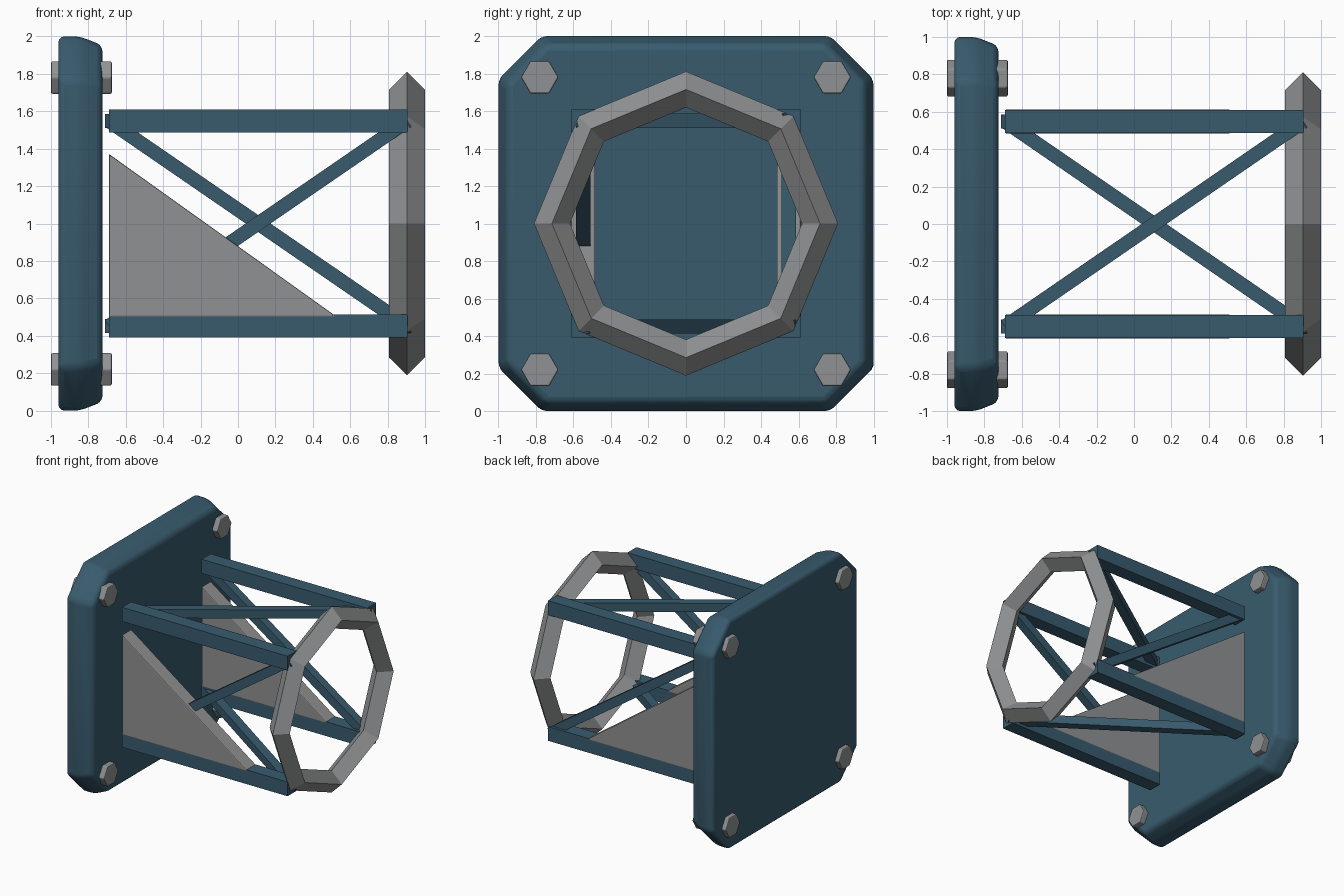
import bpy, bmesh, math
from mathutils import Vector, Matrix

if "Cube" in bpy.data.objects:
    bpy.data.objects.remove(bpy.data.objects["Cube"])


def material(name, rgb):
    m = bpy.data.materials.new(name)
    m.diffuse_color = (*rgb, 1)
    m.use_nodes = True
    m.node_tree.nodes["Principled BSDF"].inputs["Base Color"].default_value = m.diffuse_color
    return m


BLUE = material("steel_blue", (0.04, 0.105, 0.155))
GREY = material("metal_grey", (0.28, 0.285, 0.29))


def finish(name, bm, mat, bevel=0, segments=2, smooth=False):
    bmesh.ops.recalc_face_normals(bm, faces=bm.faces)
    mesh = bpy.data.meshes.new(name)
    bm.to_mesh(mesh)
    bm.free()
    mesh.materials.append(mat)
    ob = bpy.data.objects.new(name, mesh)
    bpy.context.collection.objects.link(ob)
    if bevel:
        mod = ob.modifiers.new("bevel", 'BEVEL')
        mod.width = bevel
        mod.segments = segments
        mod.limit_method = 'ANGLE'
        mod.angle_limit = math.radians(15)
    if smooth:
        bpy.ops.object.select_all(action='DESELECT')
        ob.select_set(True)
        bpy.context.view_layer.objects.active = ob
        bpy.ops.object.shade_smooth_by_angle(angle=math.radians(30))
    return ob


def loft(name, rings, mat, close=False, **kw):
    """Skin a list of point rings; cap the ends, or join last to first."""
    bm = bmesh.new()
    vs = [[bm.verts.new(p) for p in r] for r in rings]
    n = len(vs[0])
    pairs = list(zip(vs, vs[1:])) + ([(vs[-1], vs[0])] if close else [])
    for a, b in pairs:
        for i in range(n):
            j = (i + 1) % n
            bm.faces.new((a[i], a[j], b[j], b[i]))
    if not close:
        bm.faces.new(vs[0])
        bm.faces.new(vs[-1])
    return finish(name, bm, mat, **kw)


def bar(name, a, b, size, mat):
    """Square bar between two points, one side kept parallel to the frame."""
    a, b = Vector(a), Vector(b)
    d = (b - a).normalized()
    side = Vector((0, 0, 1)) if abs(d.z) < 1e-4 else Vector((0, 1, 0))
    other = d.cross(side)
    h = size / 2
    rings = [[p + side * h * s + other * h * t
              for s, t in ((1, 1), (1, -1), (-1, -1), (-1, 1))] for p in (a, b)]
    return loft(name, rings, mat)


# Mounting plate: square with cut corners, chamfered towards the truss
def plate_ring(x, h, c):
    pts = [(h, c), (c, h), (-c, h), (-h, c), (-h, -c), (-c, -h), (c, -h), (h, -c)]
    return [(x, y, 1 + z) for y, z in pts]


loft("mounting_plate",
     [plate_ring(-0.96, 1.0, 0.77), plate_ring(-0.845, 1.0, 0.77),
      plate_ring(-0.725, 0.953, 0.745)],
     BLUE, bevel=0.03, segments=3, smooth=True)

# Hexagonal bolts through the plate corners
for sy in (-1, 1):
    for z in (0.22, 1.78):
        rings = [[(x, sy * 0.78 + 0.1 * math.cos(i * math.pi / 3),
                   z + 0.1 * math.sin(i * math.pi / 3)) for i in range(6)]
                 for x in (-1.0, -0.675)]
        loft("corner_bolt", rings, GREY, bevel=0.008)

# Four long chords
X0, X1, R = -0.69, 0.905, 0.548
LOW, HIGH = 1 - R, 1 + R
for y in (-R, R):
    for z in (LOW, HIGH):
        bar("chord", (X0, y, z), (X1, y, z), 0.124, BLUE)

# One diagonal brace on each side of the truss
bar("front_brace", (X0, -R, LOW), (X1, -R, HIGH), 0.075, BLUE)
bar("back_brace", (X0, R, HIGH), (X1, R, LOW), 0.075, BLUE)
bar("top_brace", (X0, -R, HIGH), (X1, R, HIGH), 0.075, BLUE)
bar("bottom_brace", (X0, R, LOW), (X1, -R, LOW), 0.075, BLUE)

# Triangular gussets on the lower chords
for sy in (-1, 1):
    rings = [[(X0, y, 0.5), (0.53, y, 0.5), (X0, y, 1.372)]
             for y in (sy * R - 0.064, sy * R + 0.064)]
    loft("gusset", rings, GREY, bevel=0.008)

# Octagonal end ring with a diamond section
rings = []
for i in range(8):
    a = i * math.pi / 4
    rings.append([(0.903 + 0.097 * dx, (0.715 + 0.096 * dr) * math.cos(a),
                   1 + (0.715 + 0.096 * dr) * math.sin(a))
                  for dx, dr in ((1, 0), (0, 1), (-1, 0), (0, -1))])
loft("end_ring", rings, GREY, close=True)
